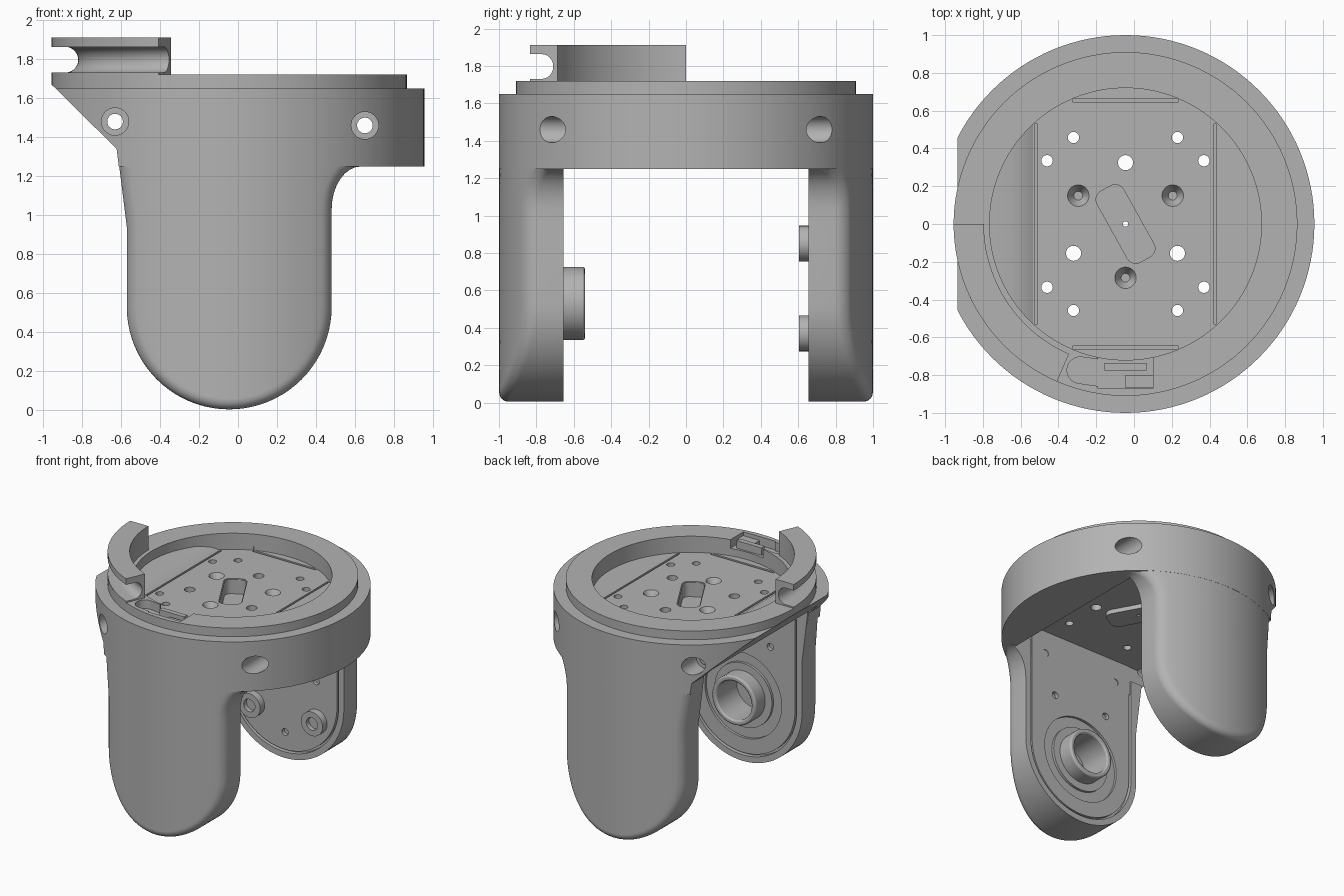
import bpy, bmesh
from math import sin, cos, pi, sqrt, radians, hypot

cube = bpy.data.objects.get("Cube")
if cube:
    bpy.data.objects.remove(cube, do_unlink=True)

AXIS_X = -0.045          # the turning axis sits slightly off centre
HUB_Z = 0.53             # height of the side pivots
FLOOR, CEILING = 1.59, 1.48   # top and underside of the collar floor

grey = bpy.data.materials.new("plain_grey")
grey.use_nodes = True
grey.diffuse_color = (0.45, 0.45, 0.45, 1)
grey.node_tree.nodes["Principled BSDF"].inputs["Base Color"].default_value = (0.45, 0.45, 0.45, 1)


def finish(name, bm):
    bmesh.ops.remove_doubles(bm, verts=bm.verts, dist=1e-5)
    bmesh.ops.recalc_face_normals(bm, faces=bm.faces)
    mesh = bpy.data.meshes.new(name)
    bm.to_mesh(mesh)
    bm.free()
    mesh.materials.append(grey)
    ob = bpy.data.objects.new(name, mesh)
    ob.location.x = AXIS_X
    bpy.context.scene.collection.objects.link(ob)
    return ob


def prism(name, pts, axis, a, b, taper=1.0, centre=(0, 0)):
    """Extrude a 2D outline from a to b along y or z, scaling the a end about a centre."""
    bm = bmesh.new()
    place = (lambda p, t: (p[0], t, p[1])) if axis == "y" else (lambda p, t: (p[0], p[1], t))
    shrunk = [[c + (v - c) * taper for v, c in zip(p, centre)] for p in pts]
    low = [bm.verts.new(place(p, a)) for p in shrunk]
    high = [bm.verts.new(place(p, b)) for p in pts]
    bm.faces.new(low)
    bm.faces.new(high)
    for i in range(len(pts)):
        j = (i + 1) % len(pts)
        bm.faces.new((low[i], low[j], high[j], high[i]))
    return finish(name, bm)


def circle(r, c=(0, 0), n=32):
    return [(c[0] + r * cos(2 * pi * i / n), c[1] + r * sin(2 * pi * i / n)) for i in range(n)]


def rect(x0, x1, y0, y1):
    return [(x0, y0), (x1, y0), (x1, y1), (x0, y1)]


def rounded_slot(length, width, r, angle, c=(0, 0)):
    pts = []
    for k, (sx, sy) in enumerate([(1, 1), (-1, 1), (-1, -1), (1, -1)]):
        for i in range(7):
            t = (k + i / 6) * pi / 2
            x = sx * (length / 2 - r) + r * cos(t)
            y = sy * (width / 2 - r) + r * sin(t)
            pts.append((c[0] + x * cos(angle) - y * sin(angle), c[1] + x * sin(angle) + y * cos(angle)))
    return pts


def tongue(r, top):
    """U outline, round at the bottom."""
    arc = [(r * cos(t), HUB_Z + r * sin(t)) for t in (pi + pi * i / 40 for i in range(41))]
    return arc + [(r, top), (-r, top)]


def spin(name, profile, a0, a1, n):
    """Sweep a closed (radius, z) outline between two angles."""
    bm = bmesh.new()
    rings = []
    for i in range(n + 1):
        t = radians(a0 + (a1 - a0) * i / n)
        rings.append([bm.verts.new((r * cos(t), r * sin(t), z)) for r, z in profile])
    m = len(profile)
    for p, q in zip(rings, rings[1:]):
        for i in range(m):
            bm.faces.new((p[i], p[(i + 1) % m], q[(i + 1) % m], q[i]))
    if abs(a1 - a0) < 360:
        bm.faces.new(rings[0])
        bm.faces.new(rings[-1])
    return finish(name, bm)


def cut(target, *cutters):
    for c in cutters:
        mod = target.modifiers.new("cut", "BOOLEAN")
        mod.operation, mod.solver, mod.object = "DIFFERENCE", "EXACT", c
        bpy.context.view_layer.objects.active = target
        bpy.ops.object.modifier_apply(modifier=mod.name)
        bpy.data.objects.remove(c, do_unlink=True)


def leg(name, side):
    """Curved leg with a rounded-over outer edge."""
    w, bevel, inner, cols = 0.525, 0.05, 0.655, 24
    right = [(w * sin(t), HUB_Z - w * cos(t)) for t in (pi / 2 * i / 20 for i in range(21))]
    left = [(-x, z) for x, z in right]
    right += [(w, z) for z in (0.75, 0.94)]
    left += [(-w, z) for z in (0.75, 0.94)]
    for i in range(9):
        t = pi / 2 * i / 8
        z = 1.03 + 0.22 * sin(t)
        right.append((w + 0.15 * (1 - cos(t)), z))
        left.append((-w - 0.05 * (z - 0.94) / 0.4, z))
    right.append((0.675, 1.36))
    left.append((-0.577, 1.36))
    line = left[::-1] + right[1:]

    def inset(d):
        out = []
        for i, (x, z) in enumerate(line):
            a, b = line[max(i - 1, 0)], line[min(i + 1, len(line) - 1)]
            dx, dz = b[0] - a[0], b[1] - a[1]
            k = d / hypot(dx, dz)
            out.append((x - dz * k, z + dx * k))
        return out

    bm = bmesh.new()
    skin = lambda x: sqrt(0.998 - x * x)
    loops = [[bm.verts.new((x, side * inner, z)) for x, z in line]]
    for i in range(7):
        t = pi / 2 * i / 6
        pts = inset(bevel * (1 - cos(t)))
        loops.append([bm.verts.new((x, side * (skin(x) - bevel * (1 - sin(t))), z)) for x, z in pts])
    for p, q in zip(loops, loops[1:]):
        for i in range(len(line) - 1):
            bm.faces.new((p[i], p[i + 1], q[i + 1], q[i]))
    # outer skin in rows from left edge to right edge
    half = len(left) - 1
    rows = []
    for k in range(1, half + 1):
        a, b = loops[-1][half - k], loops[-1][half + k]
        row = [a]
        for j in range(1, cols):
            co = a.co.lerp(b.co, j / cols)
            row.append(bm.verts.new((co.x, side * skin(co.x), co.z)))
        rows.append(row + [b])
    for p, q in zip(rows, rows[1:]):
        for j in range(cols):
            bm.faces.new((p[j], p[j + 1], q[j + 1], q[j]))
    bm.faces.new(rows[0] + [loops[-1][half]])
    bm.faces.new(loops[0])
    bm.faces.new(rows[-1] + [l[-1] for l in loops[-2::-1]] + [l[0] for l in loops[:-1]])
    return finish(name, bm)


# Main collar with stepped top
collar = spin("collar", [(0, 1.25), (1, 1.25), (1, 1.65), (0.91, 1.65), (0.91, 1.72), (0, 1.72)], 0, 360, 128)
cut(collar,
    prism("well", circle(0.72, n=96), "z", FLOOR, 2),
    prism("under_pocket", rect(-0.655, 0.62, -0.665, 0.665), "z", 1, CEILING),
    prism("slanted_side", [(-0.577, 1.34), (-1.25, 2.005), (-1.25, 1), (-0.535, 1)], "y", -2, 2),
    prism("latch_slot", rect(-0.145, 0.145, -0.87, -0.70), "z", 1.65, 2),
    prism("latch_lead", rounded_slot(0.30, 0.14, 0.069, radians(-8), (-0.16, -0.785)), "z", 1.65, 2))
for x, z, floor in ((0.695, 1.46, 0.48), (-0.585, 1.48, 0.67)):
    cut(collar, prism("bolt_hole", circle(0.04, (x, z)), "y", -2, 2))
    for s in (-1, 1):
        cut(collar, prism("bolt_seat", circle(0.07, (x, z)), "y", s * floor, s * 2))

# Floor of the collar: seams, screw holes and slanted pocket
mirrored = [(sx * x, sy * y, 0.03) for x, y in ((0.275, 0.458), (0.415, 0.335)) for sx in (-1, 1) for sy in (-1, 1)]
for x, y, r in mirrored + [(0, 0.325, 0.04), (0.275, -0.155, 0.04), (-0.275, -0.155, 0.04)]:
    cut(collar, prism("screw_hole", circle(r, (x, y), 20), "z", 1, 2))
for c in ((0.25, 0.15), (-0.25, 0.15), (0, -0.285)):
    cut(collar, prism("dimple", circle(0.058, c), "z", FLOOR - 0.06, FLOOR + 0.002, 0.4, c))
for s in (-1, 1):
    cut(collar, prism("long_seam", rect(s * 0.475 - 0.008, s * 0.475 + 0.008, -0.53, 0.53), "z", FLOOR - 0.02, 1.62),
        prism("short_seam", rect(-0.28, 0.28, s * 0.655 - 0.01, s * 0.655 + 0.01), "z", FLOOR - 0.03, 1.62))
tilt = radians(-61)
cut(collar, prism("tray_hole", rounded_slot(0.44, 0.17, 0.05, tilt), "z", 1.4, 1.7))
tray = prism("tray", rounded_slot(0.47, 0.20, 0.06, tilt), "z", CEILING - 0.035, FLOOR - 0.005)
cut(tray, prism("tray_hollow", rounded_slot(0.43, 0.16, 0.05, tilt), "z", CEILING - 0.01, 1.7),
    prism("pin_hole", circle(0.014, n=12), "z", 1, 2))
prism("floor_ramp", [(-0.74, 1.645), (-0.60, 1.637), (-0.53, 1.615), (-0.49, FLOOR),
                     (-0.49, 1.58), (-0.74, 1.58)], "y", -0.53, 0.53)

# Raised guide rail with a round groove on its outside
groove = [(0.84 - 0.066 * sin(t), 1.797 - 0.066 * cos(t)) for t in (pi * i / 14 for i in range(15))]
spin("guide_rail", [(0.75, 1.71), (0.91, 1.71), (0.91, 1.731)] + groove
     + [(0.91, 1.863), (0.91, 1.912), (0.75, 1.912)], 180, 246.5, 36)

# Small latch in the collar slot
prism("latch_bar", rect(-0.11, 0.11, -0.775, -0.735), "z", 1.64, 1.71)
prism("latch_block", rect(0, 0.145, -0.868, -0.80), "z", 1.64, 1.69)

# Legs with inlaid bracket plates
for name, s in (("front", -1), ("back", 1)):
    side_leg = leg(name + "_leg", s)
    cut(side_leg, prism("inlay", tongue(0.477, 1.6), "y", s * 0.5, s * 0.69))
    plate = prism(name + "_bracket", tongue(0.46, CEILING + 0.005), "y", s * 0.66, s * 0.70)
    if s < 0:
        spots = [(0.33, 1.30), (-0.33, 1.30), (0.24, 0.98), (-0.24, 0.98)]
        for ob in (side_leg, plate):
            cut(ob, prism("bore", circle(0.155, (0, HUB_Z), 48), "y", -0.8, -0.5))
        cut(plate, prism("dish", circle(0.34, (0, HUB_Z), 64), "y", -0.68, -0.5))
    else:
        spots = [(0, 0.21), (0.275, 0.69), (-0.275, 0.69)]
    for p in spots:
        cut(plate, prism("plate_hole", circle(0.028, p, 16), "y", s * 0.5, s * 0.695))

# Pivot hub on the front leg: flange and tube
for name, r, y in (("hub_flange", 0.255, -0.66), ("hub_tube", 0.195, -0.54)):
    hub = prism(name, circle(r, (0, HUB_Z), 64), "y", -0.70, y)
    if name == "hub_tube":
        mod = hub.modifiers.new("rim", "BEVEL")
        mod.width, mod.segments, mod.limit_method = 0.012, 2, "ANGLE"
    cut(hub, prism("hub_bore", circle(0.155, (0, HUB_Z), 48), "y", -0.8, -0.5))

# Three locating studs on the back leg
for i in range(3):
    t = pi / 2 + i * 2 * pi / 3
    c = (0.32 * cos(t), HUB_Z + 0.32 * sin(t))
    stud = prism("locating_stud", circle(0.096, c), "y", 0.603, 0.68)
    cut(stud, prism("stud_hole", circle(0.05, c, 24), "y", 0.5, 0.64))

# Smooth curves, keep edges crisp
bpy.ops.object.select_all(action="DESELECT")
for ob in bpy.context.scene.objects:
    if ob.type == "MESH" and grey.name in ob.data.materials:
        ob.select_set(True)
        bpy.context.view_layer.objects.active = ob
bpy.ops.object.shade_smooth_by_angle(angle=radians(30))
